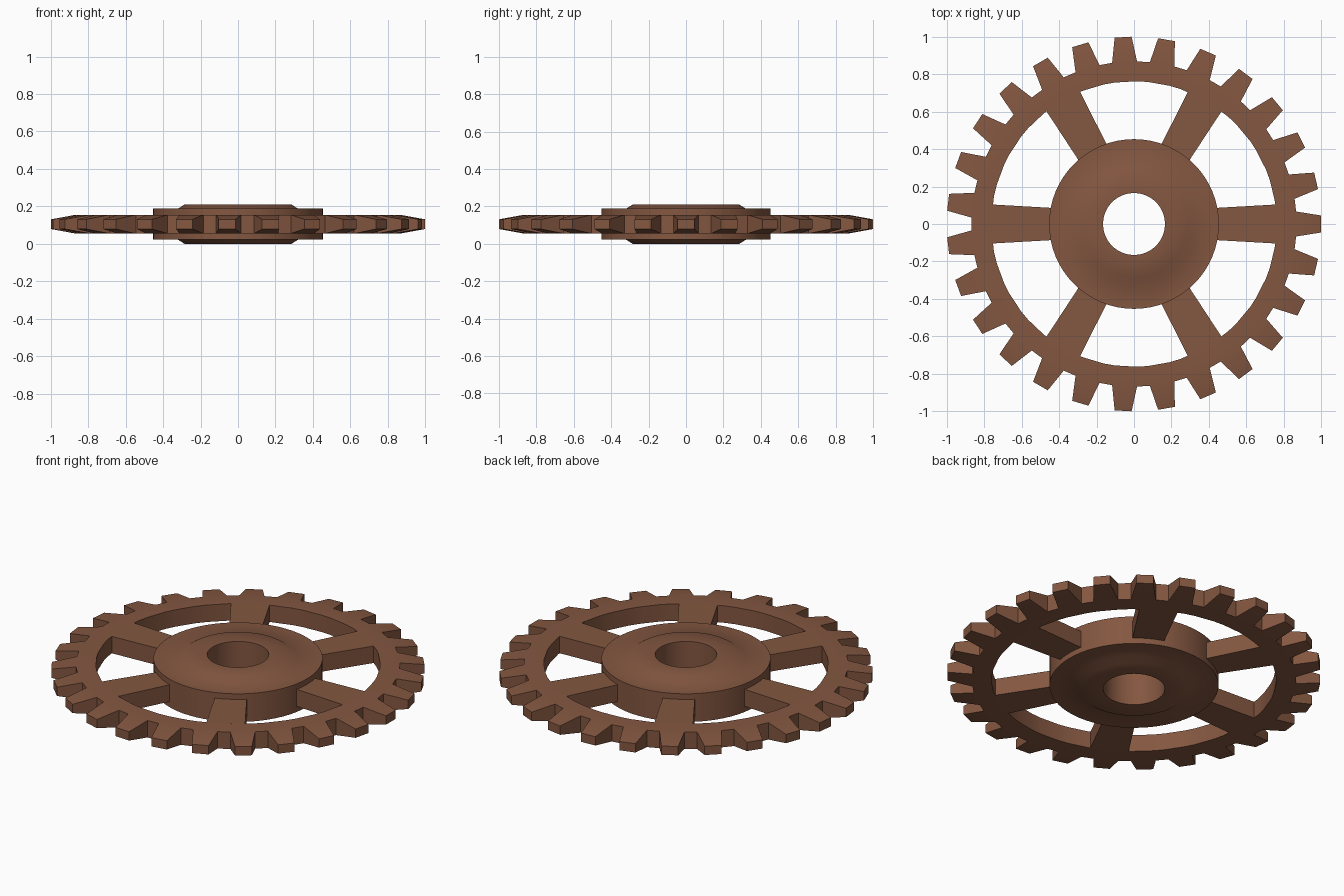
import bpy, bmesh, math

if "Cube" in bpy.data.objects:
    bpy.data.objects.remove(bpy.data.objects["Cube"])

MID = 0.105          # height of the wheel's middle plane
HALF = 0.05          # half thickness of rim and spokes
TEETH, SPOKES = 27, 6

brown = bpy.data.materials.new("brown")
brown.diffuse_color = (0.23, 0.095, 0.052, 1)
brown.use_nodes = True
brown.node_tree.nodes["Principled BSDF"].inputs["Base Color"].default_value = brown.diffuse_color


def polar(bm, r, deg, z):
    a = math.radians(deg)
    return bm.verts.new((r * math.cos(a), r * math.sin(a), z))


def finish(bm, name, angle):
    bmesh.ops.recalc_face_normals(bm, faces=bm.faces)
    mesh = bpy.data.meshes.new(name)
    bm.to_mesh(mesh)
    bm.free()
    mesh.materials.append(brown)
    mesh.shade_smooth()
    mesh.set_sharp_from_angle(angle=math.radians(angle))
    obj = bpy.data.objects.new(name, mesh)
    bpy.context.collection.objects.link(obj)
    return obj


# Toothed rim: a ring of segments, every other one carrying a tapered tooth
R_IN, R_ROOT, R_TIP = 0.762, 0.868, 1.0
ROOT_ANG, TIP_ANG, TIP_HALF = 4.4, 2.6, 0.026
bm = bmesh.new()
step = 360 / TEETH
cols = []
for i in range(TEETH):
    for side in (-1, 1):
        a = i * step + side * ROOT_ANG
        cols.append([polar(bm, r, a, MID + s * HALF)
                     for r, s in ((R_IN, -1), (R_ROOT, -1), (R_ROOT, 1), (R_IN, 1))])
for k, c in enumerate(cols):
    d = cols[(k + 1) % len(cols)]
    bm.faces.new((c[0], c[1], d[1], d[0]))      # underside
    bm.faces.new((c[2], c[3], d[3], d[2]))      # top
    bm.faces.new((c[3], c[0], d[0], d[3]))      # inner wall
    if k % 2:
        bm.faces.new((c[1], c[2], d[2], d[1]))  # valley floor
    else:
        mid = (k // 2) * step
        base = (c[1], c[2], d[2], d[1])
        tip = [polar(bm, R_TIP, mid + a * TIP_ANG, MID + s * TIP_HALF)
               for a, s in ((-1, -1), (-1, 1), (1, 1), (1, -1))]
        bm.faces.new(tip)
        for j in range(4):
            n = (j + 1) % 4
            bm.faces.new((base[j], base[n], tip[n], tip[j]))
finish(bm, "toothed_rim", 30)

# Spokes: slightly flared bars between hub and rim
outline = [(0.44, -0.086), (0.757, -0.104), (0.763, 0.0), (0.757, 0.104), (0.44, 0.086)]
for i in range(SPOKES):
    bm = bmesh.new()
    low, high = ([bm.verts.new((x, y, MID + s * HALF)) for x, y in outline] for s in (-1, 1))
    bm.faces.new(low)
    bm.faces.new(high)
    for j in range(len(outline)):
        n = (j + 1) % len(outline)
        if j != len(outline) - 1:               # hub end stays open inside the hub
            bm.faces.new((low[j], low[n], high[n], high[j]))
    spoke = finish(bm, "spoke_%d" % (i + 1), 30)
    spoke.rotation_euler.z = math.radians(i * 360 / SPOKES)

# Hub: lathed profile with raised boss and straight bore
upper = [(0.165, 0.105), (0.285, 0.105), (0.32, 0.083), (0.453, 0.083)]
profile = upper + [(r, -z) for r, z in reversed(upper)]
SEG = 64
bm = bmesh.new()
rings = [[polar(bm, r, k * 360 / SEG, MID + z) for r, z in profile] for k in range(SEG)]
for k in range(SEG):
    a, b = rings[k], rings[(k + 1) % SEG]
    for j in range(len(profile)):
        n = (j + 1) % len(profile)
        bm.faces.new((a[j], a[n], b[n], b[j]))
finish(bm, "hub", 45)
